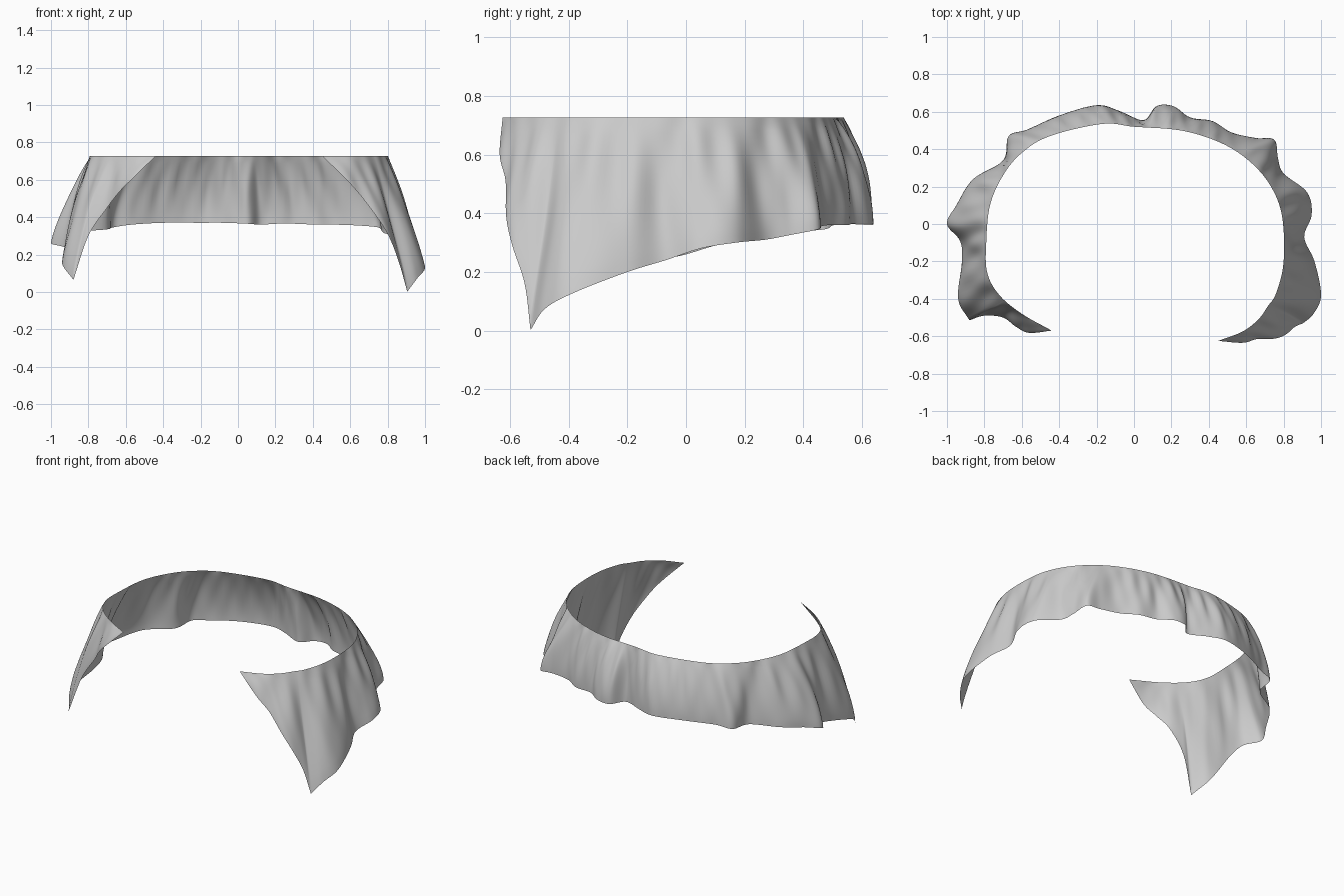
import bpy, bmesh, math
from mathutils import Vector

if "Cube" in bpy.data.objects:
    bpy.data.objects.remove(bpy.data.objects["Cube"])

TOP_Z = 0.727
ROWS, SUB = 18, 8

# Gathered upper edge (x, y), right tip round the back to the left tip
top_pts = [(.45, -.625), (.58, -.575), (.665, -.51), (.715, -.44), (.76, -.37), (.80, -.2),
           (.79, .05), (.72, .22), (.60, .35), (.45, .44), (.25, .50), (0, .52),
           (-.17, .535), (-.45, .47), (-.60, .38), (-.70, .26), (-.77, .10), (-.79, -.10),
           (-.785, -.26), (-.72, -.38), (-.60, -.48), (-.44, -.57)]

# Flared lower hem (x, y, z), in three runs that meet in sharp corners
front_right = [(.45, -.625, TOP_Z), (.58, -.635, .60), (.66, -.615, .51), (.75, -.613, .39),
               (.81, -.592, .29), (.86, -.55, .16), (.905, -.53, .002)]
hem_right = [(.905, -.53, .002), (.96, -.48, .075), (1.0, -.38, .13),
             (.965, -.20, .20), (.91, -.07, .24), (.95, .05, .28), (.925, .17, .30),
             (.80, .27, .31), (.77, .35, .325), (.75, .45, .345), (.65, .46, .355),
             (.52, .49, .36), (.42, .55, .36), (.30, .57, .365), (.21, .63, .365),
             (.12, .63, .36)]
hem_left = [(.05, .555, .365), (-.08, .605, .37), (-.20, .635, .37), (-.40, .58, .37),
            (-.57, .505, .36), (-.67, .47, .345), (-.70, .34, .335), (-.86, .24, .32),
            (-.95, .10, .29), (-1.0, 0, .26), (-.93, -.09, .24), (-.92, -.20, .21),
            (-.94, -.40, .15), (-.88, -.515, .065)]
front_left = [(-.88, -.515, .065), (-.80, -.49, .30), (-.70, -.50, .45),
              (-.63, -.55, .54), (-.56, -.582, .61), (-.44, -.57, TOP_Z)]


def angle(x, y):
    a = math.atan2(y, x)
    return a + math.tau if a < -1.2 else a


def spline(pts, n):
    """Catmull-Rom curve through the points."""
    p = [Vector(q) for q in pts]
    p = [2 * p[0] - p[1]] + p + [2 * p[-1] - p[-2]]
    out = []
    for i in range(1, len(p) - 2):
        a, b, c, d = p[i - 1:i + 3]
        for k in range(n):
            t = k / n
            out.append(0.5 * (2 * b + (c - a) * t + (2 * a - 5 * b + 4 * c - d) * t * t
                              + (3 * b - a - 3 * c + d) * t ** 3))
    return out + [p[-2]]


hem = (spline(front_right, SUB)[:-1] + spline(hem_right + hem_left, SUB)
       + spline(front_left, SUB)[1:])
polar = [(angle(v.x, v.y), v.length) for v in spline([(x, y, 0) for x, y in top_pts], 8)]


def top_at(a):
    """Point of the upper edge at a given direction."""
    r = polar[0][1] if a <= polar[0][0] else polar[-1][1]
    for (a0, r0), (a1, r1) in zip(polar, polar[1:]):
        if a0 <= a <= a1:
            r = r0 + (r1 - r0) * (a - a0) / max(a1 - a0, 1e-6)
            break
    return Vector((r * math.cos(a), r * math.sin(a), TOP_Z))


# Draped cloth band between the two edges
bm = bmesh.new()
grid = []
for h in hem:
    a = angle(h.x, h.y)
    top = top_at(a)
    drop = min(1, (TOP_Z - h.z) / 0.4)
    out = Vector((math.cos(a), math.sin(a), 0))
    back = max(0, math.sin(a))
    # the sides hang almost straight, the back puffs out below the gathers
    flare = 1.25 + 0.75 * back - 0.1 * math.cos(a)
    col = []
    for j in range(ROWS + 1):
        t = j / ROWS
        p = top.lerp(h, 1 - (1 - t) ** flare)
        p.z = TOP_Z + (h.z - TOP_Z) * t
        # small gathers just below the upper edge
        w = drop * math.sin(math.pi * t ** 0.6)
        p += out * w * (.006 * math.sin(31 * a + 3 * t) + .004 * math.sin(47 * a - 4 * t))
        col.append(bm.verts.new(p))
    grid.append(col)
for c0, c1 in zip(grid, grid[1:]):
    for j in range(ROWS):
        bm.faces.new((c0[j], c0[j + 1], c1[j + 1], c1[j]))
bmesh.ops.remove_doubles(bm, verts=bm.verts, dist=1e-5)

me = bpy.data.meshes.new("cloth_band")
bm.to_mesh(me)
bm.free()
for poly in me.polygons:
    poly.use_smooth = True
ob = bpy.data.objects.new("cloth_band", me)
bpy.context.collection.objects.link(ob)
